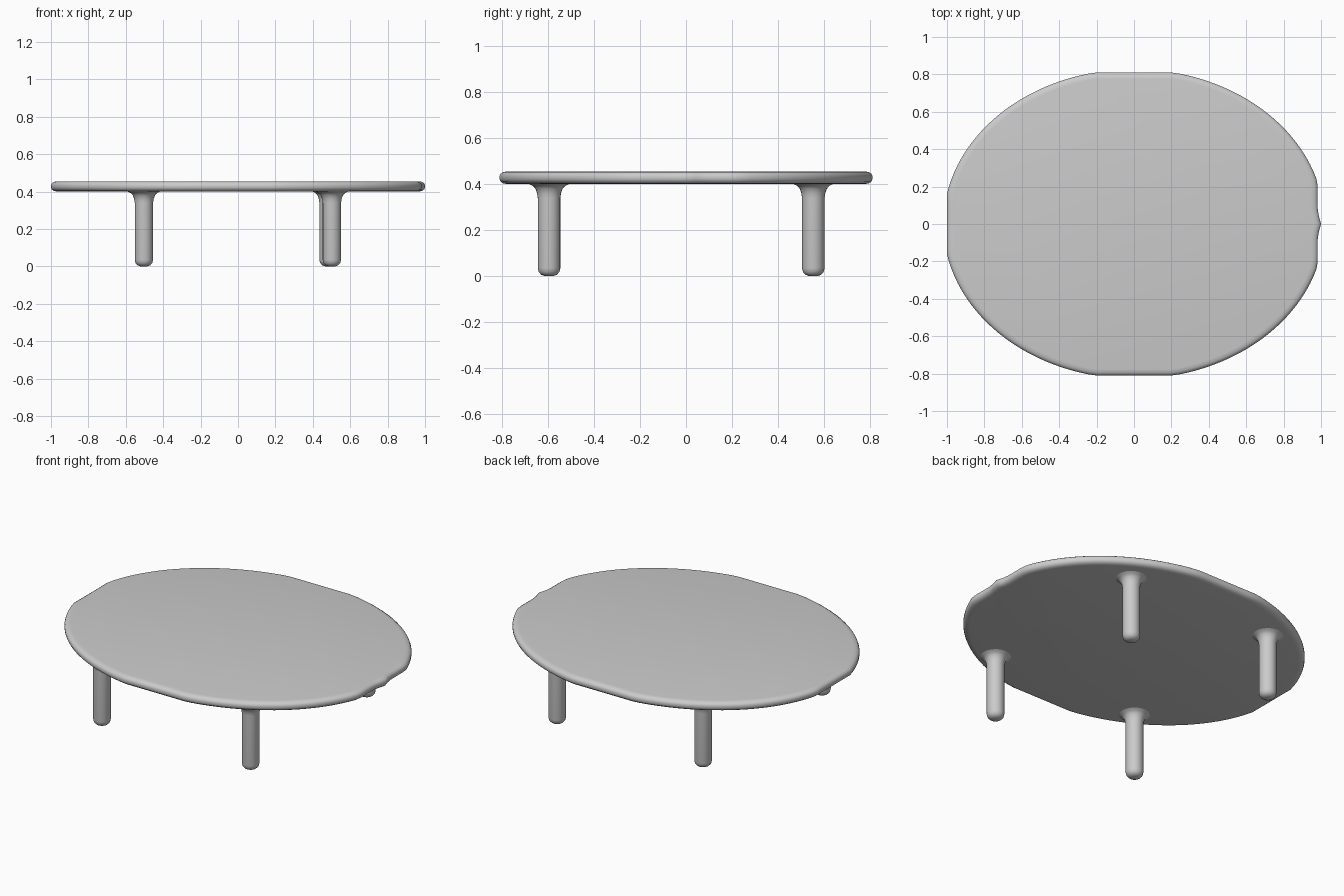
import bpy, bmesh, math

if "Cube" in bpy.data.objects:
    bpy.data.objects.remove(bpy.data.objects["Cube"])


def stack_rings(name, rings, cap_top=True):
    """Skin a list of point rings (bottom to top) and cap the ends."""
    bm = bmesh.new()
    loops = [[bm.verts.new(p) for p in ring] for ring in rings]
    n = len(loops[0])
    for low, high in zip(loops, loops[1:]):
        for i in range(n):
            j = (i + 1) % n
            bm.faces.new((low[i], low[j], high[j], high[i]))
    bm.faces.new(loops[0][::-1])
    if cap_top:
        bm.faces.new(loops[-1])
    mesh = bpy.data.meshes.new(name)
    bm.to_mesh(mesh)
    bm.free()
    for p in mesh.polygons:
        p.use_smooth = True
    mesh.set_sharp_from_angle(angle=math.radians(40))
    obj = bpy.data.objects.new(name, mesh)
    bpy.context.collection.objects.link(obj)
    return obj


# Table top outline: an oval with slightly flattened sides and a small nub at +x
def outline(count=128):
    pts = []
    for i in range(count):
        t = 2 * math.pi * i / count
        x, y = 1.02 * math.cos(t), 0.828 * math.sin(t)
        x_max = 0.982 + 0.018 * math.exp(-(y / 0.04) ** 2)
        pts.append((max(-1.0, min(x, x_max)), max(-0.81, min(y, 0.81))))
    return pts


# Rounded rim as (inset, height)
rim = [(0.035, 0.40), (0.016, 0.403), (0.004, 0.412), (0, 0.422),
       (0, 0.434), (0.004, 0.444), (0.016, 0.452), (0.035, 0.455)]
shape = outline()
rings = []
for inset, z in rim:
    ring = []
    for x, y in shape:
        k = 1 - inset / math.hypot(x, y)
        ring.append((x * k, y * k, z))
    rings.append(ring)
stack_rings("table_top", rings)

# Legs: rounded foot, straight shaft, flare into the top, as (radius, height)
leg_profile = [(0.018, 0.0), (0.034, 0.006), (0.045, 0.018), (0.049, 0.035),
               (0.049, 0.34), (0.052, 0.36), (0.059, 0.38), (0.070, 0.392),
               (0.088, 0.401)]
legs = {"front_left_leg": (-0.503, -0.595), "front_right_leg": (0.502, -0.595),
        "back_left_leg": (-0.503, 0.553), "back_right_leg": (0.484, 0.553)}
for name, (cx, cy) in legs.items():
    leg_rings = [[(cx + r * math.cos(2 * math.pi * i / 24),
                   cy + r * math.sin(2 * math.pi * i / 24), z) for i in range(24)]
                 for r, z in leg_profile]
    stack_rings(name, leg_rings, cap_top=False)
